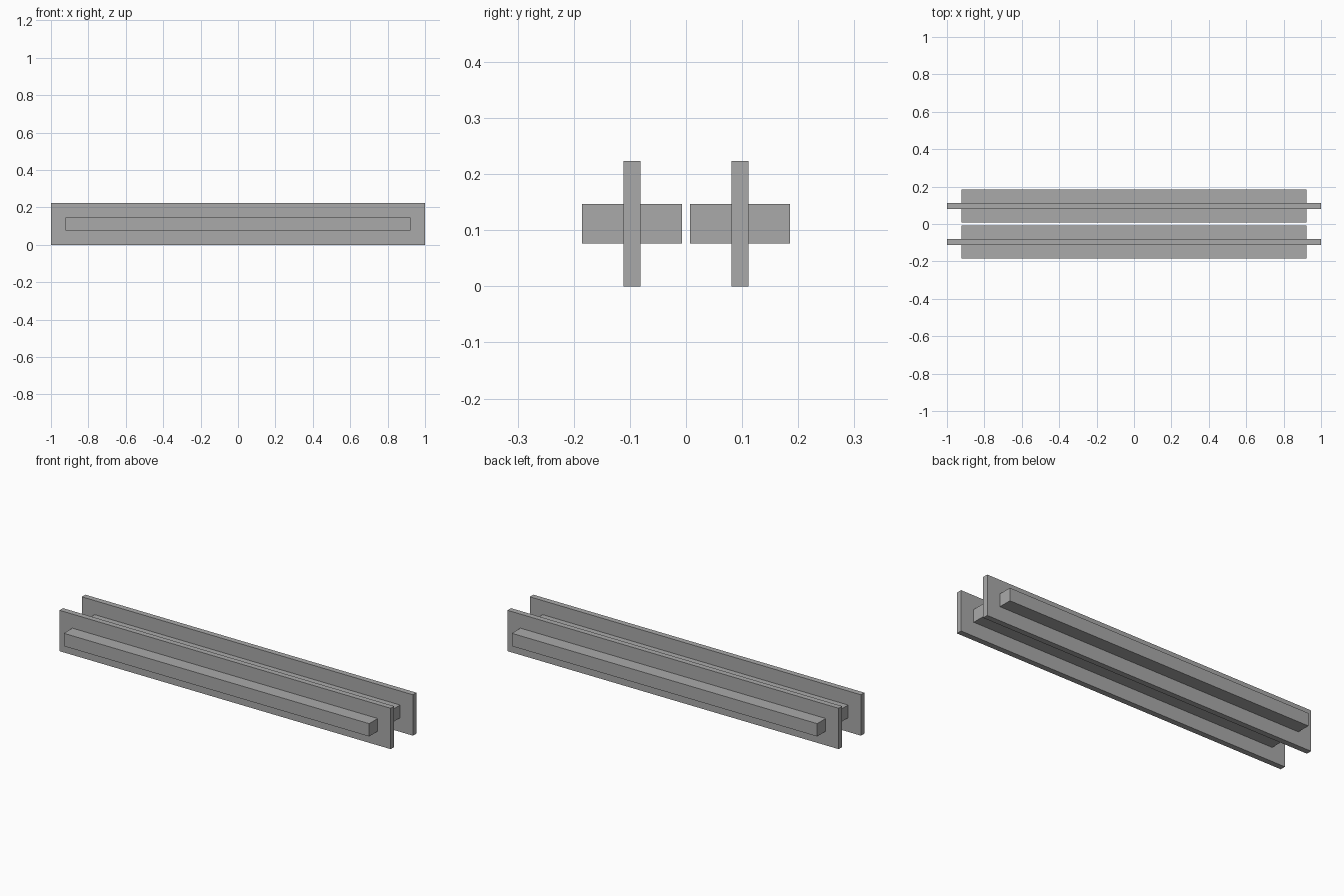
import bpy

if "Cube" in bpy.data.objects:
    bpy.data.objects.remove(bpy.data.objects["Cube"])

# One plain grey for everything
grey = bpy.data.materials.new("mid_grey")
grey.diffuse_color = (0.4, 0.4, 0.4, 1.0)
grey.use_nodes = True
grey.node_tree.nodes["Principled BSDF"].inputs["Base Color"].default_value = grey.diffuse_color


def box(name, size, centre):
    """Add a flat-faced box with the given full size and centre."""
    bpy.ops.mesh.primitive_cube_add(size=1, location=centre)
    obj = bpy.context.object
    obj.name = name
    obj.scale = size
    bpy.ops.object.transform_apply(location=False, rotation=False, scale=True)
    obj.data.materials.append(grey)
    return obj


# Two matching rails, each a tall thin plate with a bar passing through it
for side, label in ((-1, "front"), (1, "back")):
    y = side * 0.0963
    box(label + "_plate", (2.0, 0.0305, 0.223), (0, y, 0.1115))
    box(label + "_bar", (1.844, 0.178, 0.07), (0, y, 0.1115))
